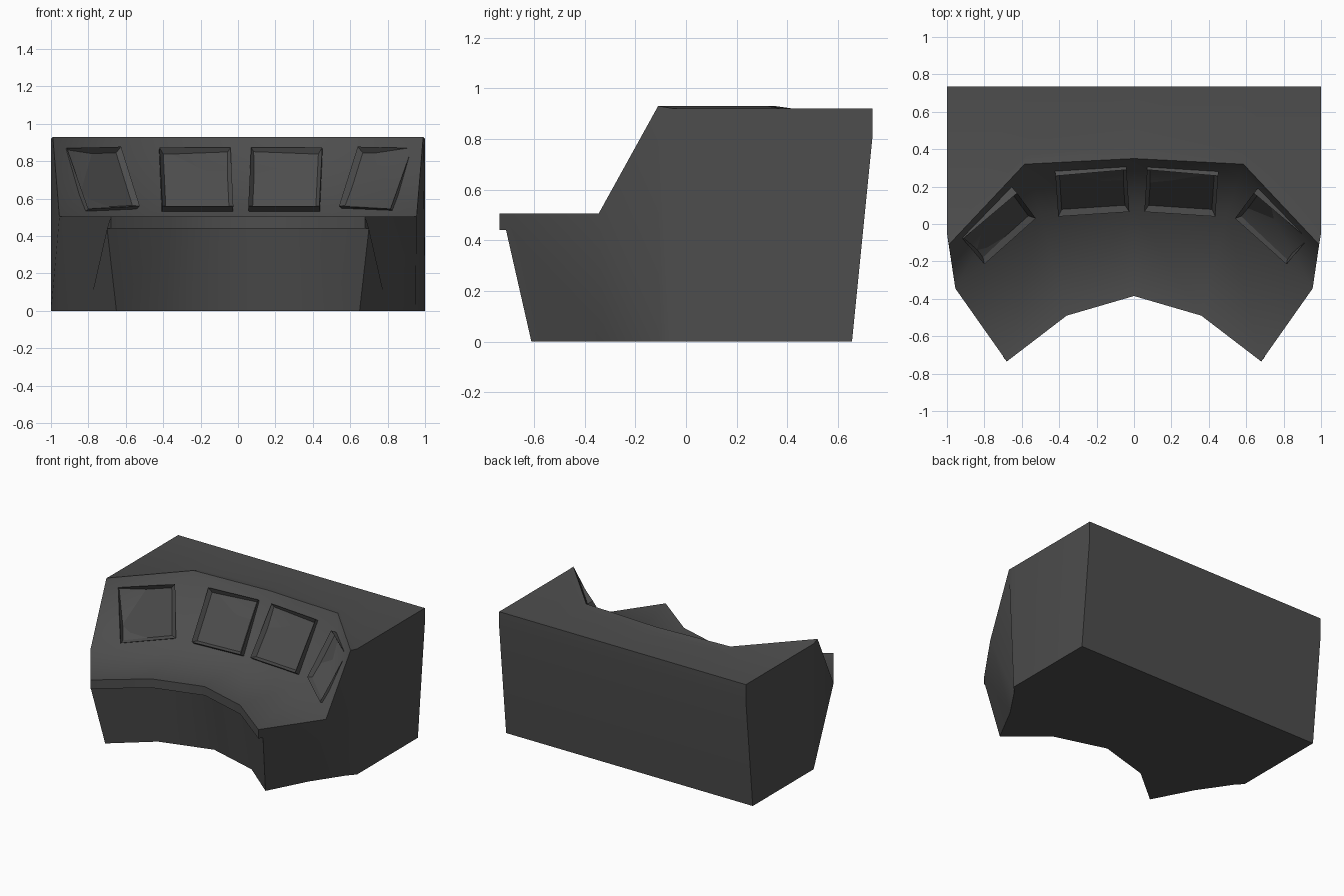
import bpy, bmesh, math
from mathutils import Vector

if "Cube" in bpy.data.objects:
    bpy.data.objects.remove(bpy.data.objects["Cube"])


def material(name, v):
    m = bpy.data.materials.new(name)
    m.diffuse_color = (v, v, v, 1)
    m.use_nodes = True
    m.node_tree.nodes["Principled BSDF"].inputs["Base Color"].default_value = m.diffuse_color
    return m


GREY = material("dark grey", 0.075)


def finish(bm, name, angle):
    bmesh.ops.recalc_face_normals(bm, faces=bm.faces)
    me = bpy.data.meshes.new(name)
    bm.to_mesh(me)
    bm.free()
    me.materials.append(GREY)
    ob = bpy.data.objects.new(name, me)
    bpy.context.collection.objects.link(ob)
    bpy.ops.object.select_all(action='DESELECT')
    ob.select_set(True)
    bpy.context.view_layer.objects.active = ob
    bpy.ops.object.shade_smooth_by_angle(angle=math.radians(angle))
    return ob


# Console body: right half lofted from rows (centre, middle, end), then mirrored
def row(z, *pts):
    return [bm.verts.new((x, y, z)) for x, y in pts]


bm = bmesh.new()
lip = [(0, -.385), (.36, -.49), (.68, -.735)]
back = row(.92, (0, .42), (.57, .375), (1, -.05))
crest = row(.93, (0, .35), (.585, .32), (.99, -.11))
base = row(.505, (0, .09), (.5, .06), (.955, -.345))
lip_top = row(.505, *lip)
lip_low = row(.44, *lip)
panel = row(.44, (0, -.36), (.37, -.465), (.70, -.71))
foot = row(0, (0, -.275), (.38, -.385), (.65, -.61))
rear_low = row(0, (0, .655), (.57, .655), (1, .655))
rear_mid = row(.80, (0, .735), (.57, .735), (1, .735))
rear_top = row(.92, (0, .735), (.57, .735), (1, .735))
side = row(0, (.80, -.325), (.95, -.105), (1, -.05))


def loft(rows):
    for a, b in zip(rows, rows[1:]):
        for i in range(2):
            bm.faces.new((a[i], a[i + 1], b[i + 1], b[i]))


loft([back, crest, base, lip_top, lip_low, panel, foot])
loft([rear_low, rear_mid, rear_top, back])

# Outer side walls and underside
s1, s2, s3 = side
bm.faces.new((s3, rear_low[2], rear_mid[2], rear_top[2], back[2]))
bm.faces.new((back[2], crest[2], base[2], s2, s3))
bm.faces.new((base[2], s1, s2))
bm.faces.new((base[2], lip_top[2], lip_low[2], panel[2], foot[2], s1))
bm.faces.new(foot + side + rear_low[::-1])

# Mirror to the left half and weld the centre line
geom = bm.verts[:] + bm.edges[:] + bm.faces[:]
dup = bmesh.ops.duplicate(bm, geom=geom)["geom"]
for v in dup:
    if isinstance(v, bmesh.types.BMVert):
        v.co.x = -v.co.x
bmesh.ops.remove_doubles(bm, verts=bm.verts[:], dist=1e-4)
finish(bm, "console_body", 65)


# Screens: raised frame with a recessed display, given by its front corners
def screen(name, corners):
    bl, br, tr, tl = [Vector(c) for c in corners]
    n = (br - bl).cross(tl - bl).normalized()
    bm = bmesh.new()
    front = [bm.verts.new(c) for c in (bl, br, tr, tl)]
    rear = [bm.verts.new(c - n * .075) for c in (bl, br, tr, tl)]
    f = bm.faces.new(front)
    bm.faces.new(rear[::-1])
    for i in range(4):
        j = (i + 1) % 4
        bm.faces.new((front[i], rear[i], rear[j], front[j]))
    bm.normal_update()
    bmesh.ops.inset_region(bm, faces=[f], thickness=.03)
    bmesh.ops.translate(bm, verts=f.verts[:], vec=-n * .03)
    finish(bm, name, 30)


def mirrored(corners, shift):
    bl, br, tr, tl = [(-x + shift, y, z) for x, y, z in corners]
    return br, bl, tl, tr


inner = [(-.405, .04, .56), (-.025, .065, .56), (-.04, .29, .873), (-.42, .257, .873)]
outer = [(-.80, -.215, .545), (-.525, .03, .56), (-.625, .165, .878), (-.915, -.08, .87)]
screen("inner_screen_left", inner)
screen("outer_screen_left", outer)
screen("inner_screen_right", mirrored(inner, .03))
screen("outer_screen_right", mirrored(outer, .015))
